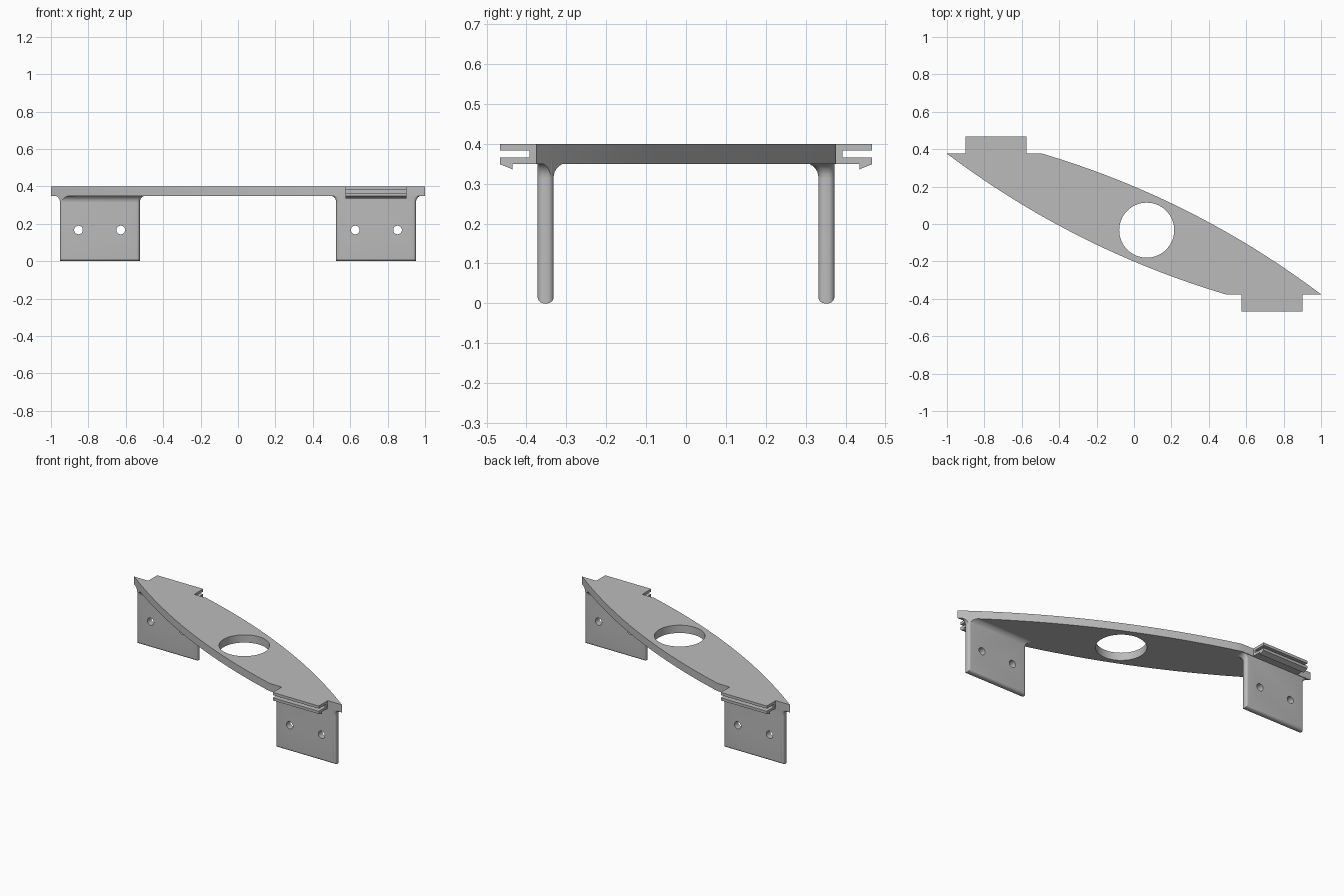
import bpy, bmesh, math
from mathutils import Matrix, Vector

cube = bpy.data.objects.get("Cube")
if cube:
    bpy.data.objects.remove(cube, do_unlink=True)

grey = bpy.data.materials.new("plain grey")
grey.use_nodes = True
GREY = (0.5, 0.5, 0.5, 1)
grey.diffuse_color = GREY
grey.node_tree.nodes["Principled BSDF"].inputs["Base Color"].default_value = GREY


def add_object(name, bm):
    bmesh.ops.recalc_face_normals(bm, faces=bm.faces)
    mesh = bpy.data.meshes.new(name)
    bm.to_mesh(mesh)
    bm.free()
    obj = bpy.data.objects.new(name, mesh)
    bpy.context.collection.objects.link(obj)
    mesh.materials.append(grey)
    return obj


def loft(name, rings):
    """Skin a stack of equal-sized rings and cap both ends."""
    bm = bmesh.new()
    loops = [[bm.verts.new(p) for p in ring] for ring in rings]
    for a, b in zip(loops, loops[1:]):
        for i in range(len(a)):
            j = (i + 1) % len(a)
            bm.faces.new((a[i], a[j], b[j], b[i]))
    bm.faces.new(loops[0])
    bm.faces.new(loops[-1])
    return add_object(name, bm)


def prism(name, outline, z0, z1):
    return loft(name, [[(x, y, z) for x, y in outline] for z in (z0, z1)])


def cylinder(center, radius, depth, axis="Z"):
    bm = bmesh.new()
    turn = Matrix.Rotation(math.pi / 2, 4, "X") if axis == "Y" else Matrix()
    bmesh.ops.create_cone(bm, cap_ends=True, segments=64, radius1=radius, radius2=radius,
                          depth=depth, matrix=Matrix.Translation(center) @ turn)
    return add_object("hole_cutter", bm)


def cut(obj, cutter, operation="DIFFERENCE"):
    mod = obj.modifiers.new("cut", "BOOLEAN")
    mod.operation, mod.object, mod.solver = operation, cutter, "EXACT"
    bpy.context.view_layer.objects.active = obj
    bpy.ops.object.modifier_apply(modifier=mod.name)
    bpy.data.objects.remove(cutter, do_unlink=True)


def back_copy(obj, name):
    """Half-turn copy about the vertical axis."""
    twin = bpy.data.objects.new(name, obj.data.copy())
    twin.data.transform(Matrix.Rotation(math.pi, 4, "Z"))
    bpy.context.collection.objects.link(twin)
    return twin


# Leaf-shaped plate outline: one bowed edge plus its half-turn twin
TOP, UNDER, EDGE = 0.4, 0.35, 0.376
start, end = Vector((-1, EDGE)), Vector((0.49, -EDGE))
chord = end - start
bow = Vector((chord.y, -chord.x)).normalized() * 0.075
STEPS = 40
edge = []
for i in range(STEPS + 1):
    t = i / STEPS
    edge.append(start + chord * t + bow * 4 * t * (1 - t))
outline = [tuple(p) for p in edge] + [tuple(-p) for p in edge]

plate = prism("plate", outline, UNDER, TOP)
cut(plate, cylinder((0.068, -0.033, UNDER), 0.147, 1))
parts = [plate]

# Upright leg with rounded long edges and two screw holes
X0, X1, Y0, Y1 = 0.525, 0.952, -0.372, -0.332
bm = bmesh.new()
bmesh.ops.create_cube(bm, size=1)
for v in bm.verts:
    v.co = (X1 if v.co.x > 0 else X0, Y1 if v.co.y > 0 else Y0, 0.36 if v.co.z > 0 else 0)
rounded = []
for e in bm.edges:
    a, b = (v.co for v in e.verts)
    if abs(a.y - b.y) < 0.001 and min(a.z, b.z) < 0.1:
        rounded.append(e)
bmesh.ops.bevel(bm, geom=rounded, offset=0.016, segments=6, profile=0.5, affect="EDGES")
leg = add_object("front_leg", bm)
for x in (0.627, 0.853):
    cut(leg, cylinder((x, -0.35, 0.167), 0.023, 0.3, "Y"))


# Flared fillet between leg and plate, trimmed to the plate outline
def rounded_rect(x0, x1, y0, y1, z, r=0.016):
    points = []
    corners = [(x1 - r, y1 - r), (x0 + r, y1 - r), (x0 + r, y0 + r), (x1 - r, y0 + r)]
    for k, (cx, cy) in enumerate(corners):
        for i in range(7):
            a = (k + i / 6) * math.pi / 2
            points.append((cx + r * math.cos(a), cy + r * math.sin(a), z))
    return points


FLARE = 0.036
rings = []
for i in range(9):
    a = i / 8 * math.pi / 2
    grow = FLARE * (1 - math.cos(a))
    z = UNDER + 0.002 - FLARE + FLARE * math.sin(a)
    rings.append(rounded_rect(X0 - grow, X1 + grow, Y0, Y1 + grow, z))
fillet = loft("front_leg_fillet", rings)
cut(fillet, prism("trim", outline, 0.2, 0.5), "INTERSECT")

# Slotted snap clip: forked profile with a barb, run along x
profile = [(-0.37, TOP), (-0.467, TOP), (-0.467, 0.383), (-0.392, 0.383), (-0.392, 0.366),
           (-0.467, 0.366), (-0.467, 0.349), (-0.435, 0.336), (-0.435, UNDER), (-0.37, UNDER)]
clip = loft("front_clip", [[(x, y, z) for y, z in profile] for x in (0.574, 0.9)])

for obj in (leg, fillet, clip):
    parts += [obj, back_copy(obj, obj.name.replace("front", "back"))]

# Smooth the curves, keep the corners crisp
bpy.ops.object.select_all(action="DESELECT")
for obj in parts:
    obj.select_set(True)
bpy.context.view_layer.objects.active = plate
bpy.ops.object.shade_smooth_by_angle(angle=math.radians(30))
